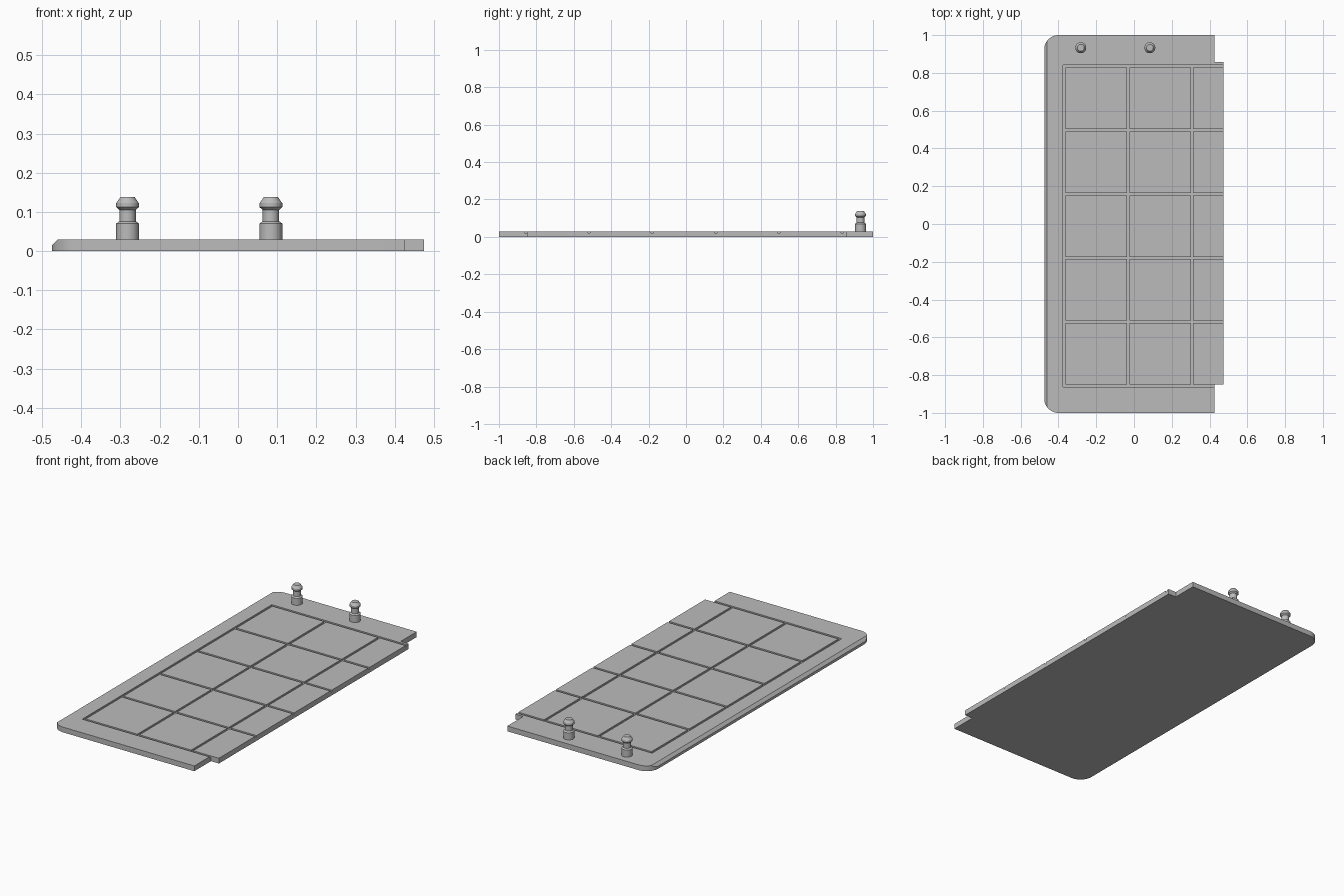
import bpy, bmesh, math
from mathutils import Matrix

cube = bpy.data.objects.get("Cube")
if cube:
    bpy.data.objects.remove(cube, do_unlink=True)

grey = bpy.data.materials.new("matte grey")
grey.use_nodes = True
colour = (0.5, 0.5, 0.5, 1)
grey.diffuse_color = colour
grey.node_tree.nodes["Principled BSDF"].inputs["Base Color"].default_value = colour

LEFT, RIGHT, TAB = -0.475, 0.425, 0.475
THICK, CORNER, CHAMFER = 0.03, 0.075, 0.015
TAB_LOW, TAB_HIGH = -0.85, 0.857
GROOVE_W, GROOVE_D, PITCH = 0.013, 0.008, 0.3385
GROOVE_X, GROOVE_Y = -0.37, -0.857


def make_object(name, bm):
    bmesh.ops.recalc_face_normals(bm, faces=bm.faces)
    mesh = bpy.data.meshes.new(name)
    bm.to_mesh(mesh)
    bm.free()
    mesh.materials.append(grey)
    obj = bpy.data.objects.new(name, mesh)
    bpy.context.collection.objects.link(obj)
    return obj


def arc(cx, cy, r, start, end, steps=12):
    angles = [math.radians(start + (end - start) * i / steps) for i in range(steps + 1)]
    return [(cx + r * math.cos(a), cy + r * math.sin(a)) for a in angles]


def add_box(bm, x0, x1, y0, y1, z0, z1):
    size = Matrix.Diagonal((x1 - x0, y1 - y0, z1 - z0, 1))
    centre = Matrix.Translation(((x0 + x1) / 2, (y0 + y1) / 2, (z0 + z1) / 2))
    bmesh.ops.create_cube(bm, size=1, matrix=centre @ size)


# Base plate: two rounded corners on one side, a shallow tab on the other
outline = arc(LEFT + CORNER, 1 - CORNER, CORNER, 90, 180)
outline += arc(LEFT + CORNER, CORNER - 1, CORNER, 180, 270)
outline += [(RIGHT, -1), (RIGHT, TAB_LOW), (TAB, TAB_LOW),
            (TAB, TAB_HIGH), (RIGHT, TAB_HIGH), (RIGHT, 1)]
bm = bmesh.new()
face = bm.faces.new([bm.verts.new((x, y, 0)) for x, y in outline])
top = bmesh.ops.extrude_face_region(bm, geom=[face])["geom"]
bmesh.ops.translate(bm, vec=(0, 0, THICK),
                    verts=[v for v in top if isinstance(v, bmesh.types.BMVert)])
bmesh.ops.recalc_face_normals(bm, faces=bm.faces)

# Chamfer along the upper edge of the rounded side
cut = bmesh.ops.bisect_plane(bm, geom=bm.verts[:] + bm.edges[:] + bm.faces[:],
                             plane_co=(LEFT + CHAMFER, 0, THICK),
                             plane_no=(-1, 0, 1), clear_outer=True)
rim = [e for e in bm.edges if e.is_boundary]
bmesh.ops.holes_fill(bm, edges=rim, sides=0)
plate = make_object("base_plate", bm)

# Grid of grooves cut into the top
bm = bmesh.new()
half, floor = GROOVE_W / 2, THICK - GROOVE_D
for i in range(3):
    x = GROOVE_X + i * PITCH
    add_box(bm, x - half, x + half, GROOVE_Y - half,
            GROOVE_Y + 5 * PITCH + half, floor, THICK + 0.02)
for i in range(6):
    y = GROOVE_Y + i * PITCH
    add_box(bm, GROOVE_X - half, TAB + 0.02, y - half, y + half, floor, THICK + 0.02)
cutter = make_object("groove_cutter", bm)
cutter.hide_render = True
grooves = plate.modifiers.new("grooves", "BOOLEAN")
grooves.operation = "DIFFERENCE"
grooves.object = cutter
grooves.solver = "EXACT"
grooves.use_self = True
bpy.context.view_layer.update()
graph = bpy.context.evaluated_depsgraph_get()
plate_mesh = bpy.data.meshes.new_from_object(plate.evaluated_get(graph))
plate.modifiers.clear()
plate.data = plate_mesh
bpy.data.objects.remove(cutter, do_unlink=True)

# Turned pegs with a waisted neck and bevelled head
profile = [(0, 0.02), (0.029, 0.02), (0.029, 0.07), (0.021, 0.076), (0.021, 0.105),
           (0.029, 0.112), (0.029, 0.122), (0.018, 0.138), (0, 0.138)]


def make_peg(name, x, y):
    bm = bmesh.new()
    verts = [bm.verts.new((r, 0, z)) for r, z in profile]
    edges = [bm.edges.new(pair) for pair in zip(verts, verts[1:])]
    bmesh.ops.spin(bm, geom=verts + edges, cent=(0, 0, 0), axis=(0, 0, 1),
                   angle=math.tau, steps=32)
    bmesh.ops.remove_doubles(bm, verts=bm.verts, dist=0.0001)
    peg = make_object(name, bm)
    peg.location = (x, y, 0)
    return peg


pegs = [make_peg("right_peg", -0.282, 0.933), make_peg("left_peg", 0.084, 0.933)]

bpy.ops.object.select_all(action="DESELECT")
for obj in [plate] + pegs:
    obj.select_set(True)
bpy.context.view_layer.objects.active = plate
bpy.ops.object.shade_smooth_by_angle(angle=math.radians(25))
